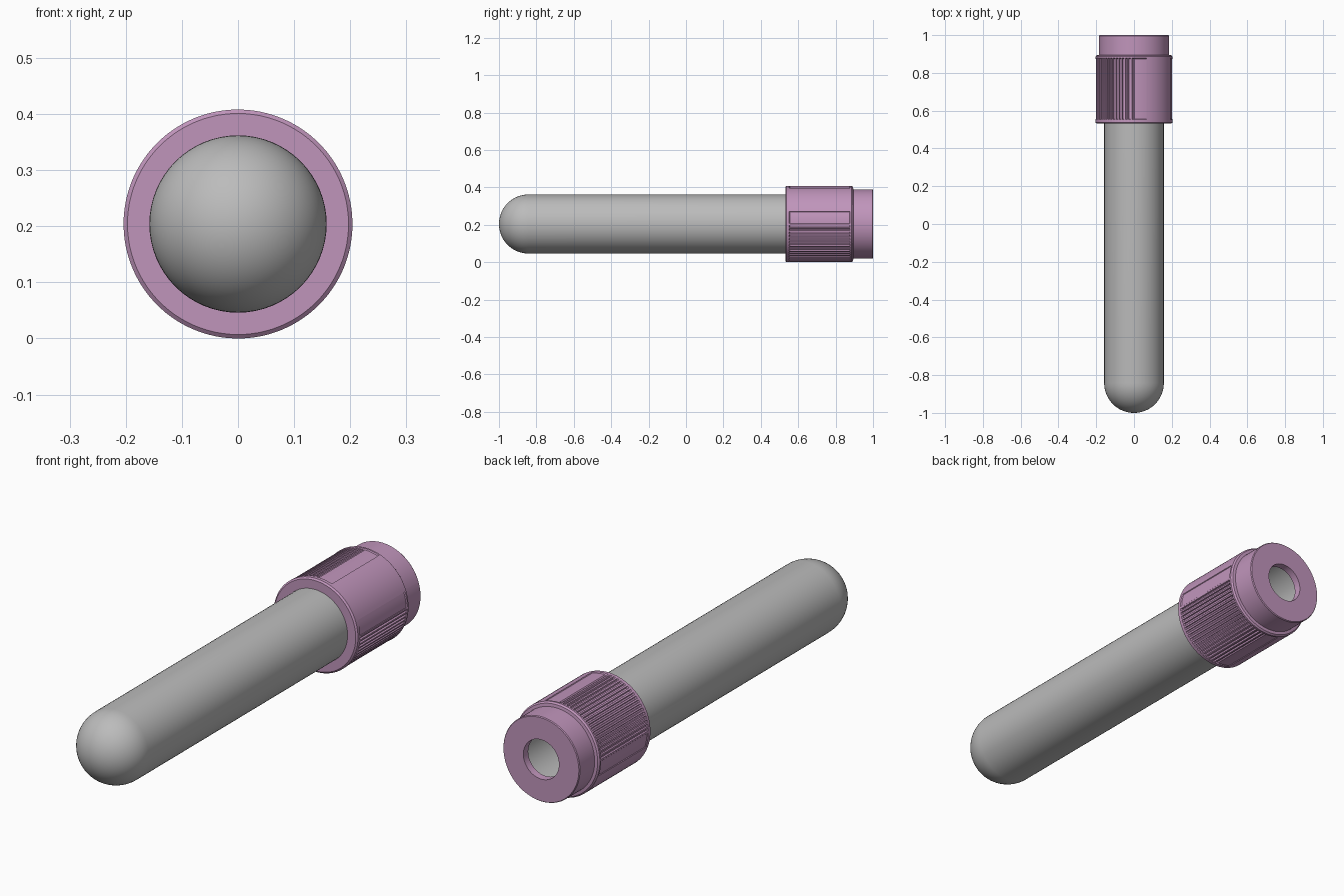
import bpy, bmesh, math

cube = bpy.data.objects.get("Cube")
if cube:
    bpy.data.objects.remove(cube, do_unlink=True)

AXIS_Z = 0.204   # height of the tube axis
RIM = 0.204      # largest cap radius


def material(name, rgb):
    m = bpy.data.materials.new(name)
    m.use_nodes = True
    m.diffuse_color = (*rgb, 1)
    bsdf = m.node_tree.nodes["Principled BSDF"]
    bsdf.inputs["Base Color"].default_value = (*rgb, 1)
    bsdf.inputs["Roughness"].default_value = 0.6
    return m


def loft(name, angles, rings, mat, closed=False):
    """Skin rings around the y axis; each ring is (y, radius or list of radii)."""
    bm = bmesh.new()
    n = len(angles)
    rows = []
    for y, r in rings:
        radii = r if isinstance(r, list) else [r] * n
        rows.append([bm.verts.new((q * math.cos(a), y, AXIS_Z + q * math.sin(a)))
                     for a, q in zip(angles, radii)])
    pairs = list(zip(rows, rows[1:]))
    if closed:
        pairs.append((rows[-1], rows[0]))
    for a, b in pairs:
        for i in range(n):
            j = (i + 1) % n
            bm.faces.new((a[i], a[j], b[j], b[i]))
    bmesh.ops.remove_doubles(bm, verts=bm.verts, dist=1e-5)
    bmesh.ops.recalc_face_normals(bm, faces=bm.faces)
    me = bpy.data.meshes.new(name)
    bm.to_mesh(me)
    bm.free()
    ob = bpy.data.objects.new(name, me)
    bpy.context.collection.objects.link(ob)
    me.materials.append(mat)
    bpy.ops.object.select_all(action='DESELECT')
    ob.select_set(True)
    bpy.context.view_layer.objects.active = ob
    bpy.ops.object.shade_smooth_by_angle(angle=math.radians(32))
    return ob


grey = material("tube grey", (0.50, 0.50, 0.50))
mauve = material("cap mauve", (0.53, 0.30, 0.50))

# Hollow tube: round bottom at the front, open mouth inside the cap
OUTER, INNER = 0.158, 0.145


def dome(r, steps=16):
    return [(-1 + OUTER - r * math.cos(t), r * math.sin(t))
            for t in (i * math.pi / 2 / steps for i in range(steps + 1))]


tube_rings = dome(OUTER) + [(0.966, OUTER), (0.966, INNER)] + dome(INNER)[::-1]
loft("tube", [math.tau * i / 64 for i in range(64)], tube_rings, grey)

# Grip outline: smooth raised panels alternate with ribbed quarters
STRIP, FLOOR, RIB = 0.2005, 0.196, 0.2025
degrees, grip = [], []


def add(deg, radius):
    degrees.append(deg)
    grip.append(radius)


for base in (0, 180):
    for k in range(6):                       # plain strip beside the panel
        add(base + 0.5 + k * 3.68, STRIP)
    for k in range(14):                      # raised panel
        add(base + 19.2 + k * 51.6 / 13, RIM)
    for k in range(6):                       # plain strip on the other side
        add(base + 71.1 + k * 3.68, STRIP)
    for k in range(18):                      # ribs
        a = base + 90 + k * 5
        add(a + 0.6, FLOOR)
        add(a + 2.4, FLOOR)
        add(a + 2.9, RIB)
        add(a + 4.9, RIB)

# Cap: front lip, ribbed grip, rear lip, narrower neck and recessed hole
cap_rings = [
    (0.531, 0.156), (0.531, 0.197), (0.537, RIM), (0.552, RIM),
    (0.556, grip), (0.874, grip),
    (0.878, RIM), (0.886, RIM), (0.893, 0.198), (0.895, 0.185),
    (0.996, 0.185), (1.0, 0.182), (1.0, 0.086), (0.968, 0.085), (0.968, 0.156),
]
loft("cap", [math.radians(d) for d in degrees], cap_rings, mauve, closed=True)
